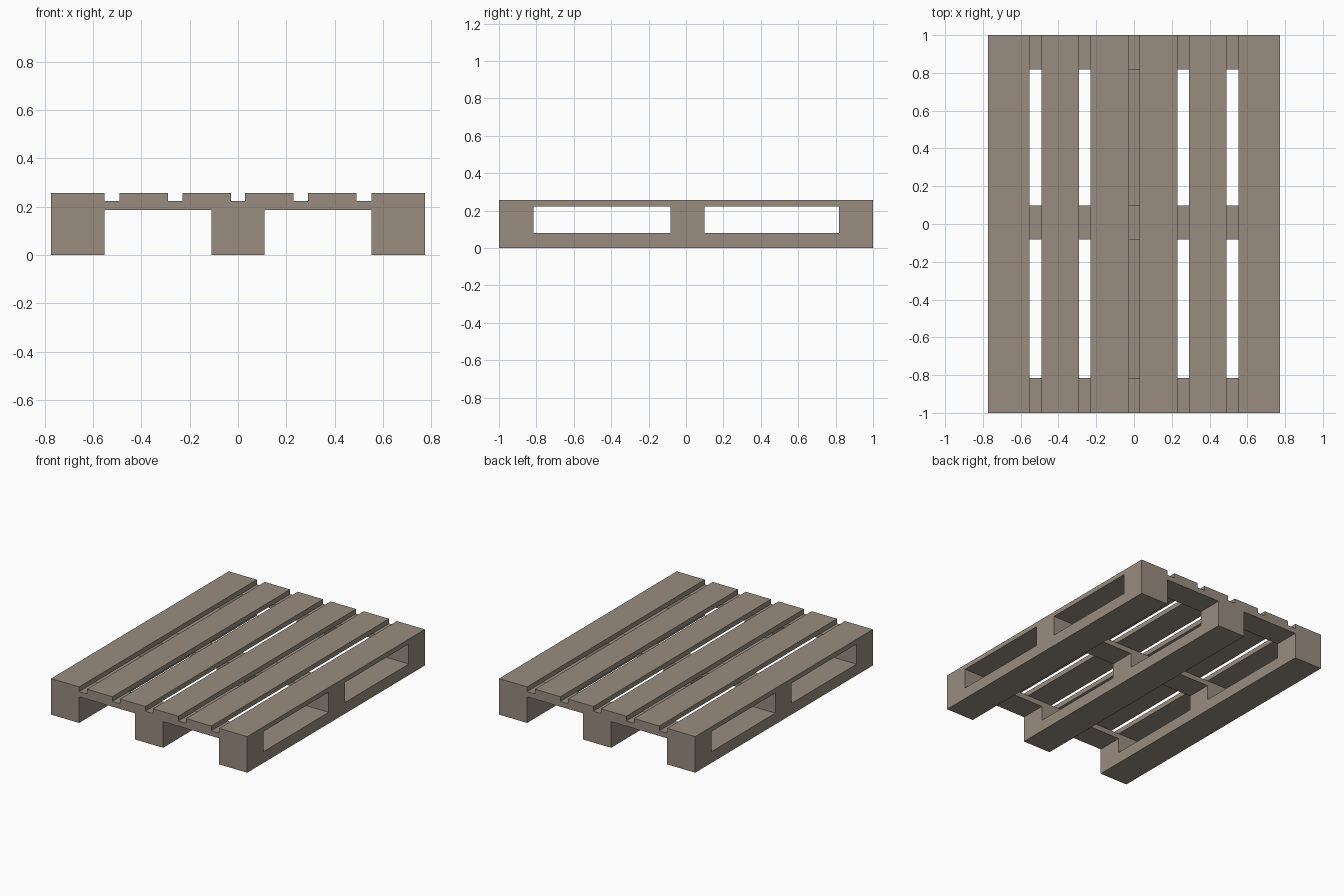
import bpy
import bmesh
from mathutils import Vector

if "Cube" in bpy.data.objects:
    bpy.data.objects.remove(bpy.data.objects["Cube"])

# One weathered wood colour for the whole pallet
wood = bpy.data.materials.new("weathered_wood")
wood.diffuse_color = (0.32, 0.265, 0.215, 1.0)
wood.use_nodes = True
wood.node_tree.nodes["Principled BSDF"].inputs["Base Color"].default_value = wood.diffuse_color


def box(name, xs, ys, zs):
    """Flat-faced box spanning the given (min, max) ranges."""
    lo, hi = Vector((xs[0], ys[0], zs[0])), Vector((xs[1], ys[1], zs[1]))
    bm = bmesh.new()
    bmesh.ops.create_cube(bm, size=1.0)
    bmesh.ops.scale(bm, vec=hi - lo, verts=bm.verts)
    bmesh.ops.translate(bm, vec=(lo + hi) / 2, verts=bm.verts)
    mesh = bpy.data.meshes.new(name)
    bm.to_mesh(mesh)
    bm.free()
    mesh.materials.append(wood)
    obj = bpy.data.objects.new(name, mesh)
    bpy.context.collection.objects.link(obj)
    return obj


# Layer heights: runners, blocks, cross boards, deck
Z_RUNNER, Z_BLOCK, Z_CROSS, Z_TOP = 0.08, 0.186, 0.223, 0.257
LENGTH = (-1.0, 1.0)

runner_x = {"left": (-0.773, -0.552), "middle": (-0.11, 0.11), "right": (0.552, 0.773)}
cross_y = {"front": (-1.0, -0.815), "middle": (-0.083, 0.098), "back": (0.818, 1.0)}

# Bottom runners, with three spacer blocks on each
for side, xs in runner_x.items():
    box(f"{side}_runner", xs, LENGTH, (0, Z_RUNNER))
    for place, ys in cross_y.items():
        box(f"{side}_{place}_block", xs, ys, (Z_RUNNER, Z_BLOCK))

# Cross boards over the blocks
for place, ys in cross_y.items():
    box(f"{place}_cross_board", (-0.773, 0.773), ys, (Z_BLOCK, Z_CROSS))

# Deck boards, mirrored about the centre gap
for i, (a, b) in enumerate([(0.03, 0.23), (0.29, 0.49), (0.552, 0.773)], 1):
    box(f"right_deck_board_{i}", (a, b), LENGTH, (Z_CROSS, Z_TOP))
    box(f"left_deck_board_{i}", (-b, -a), LENGTH, (Z_CROSS, Z_TOP))
